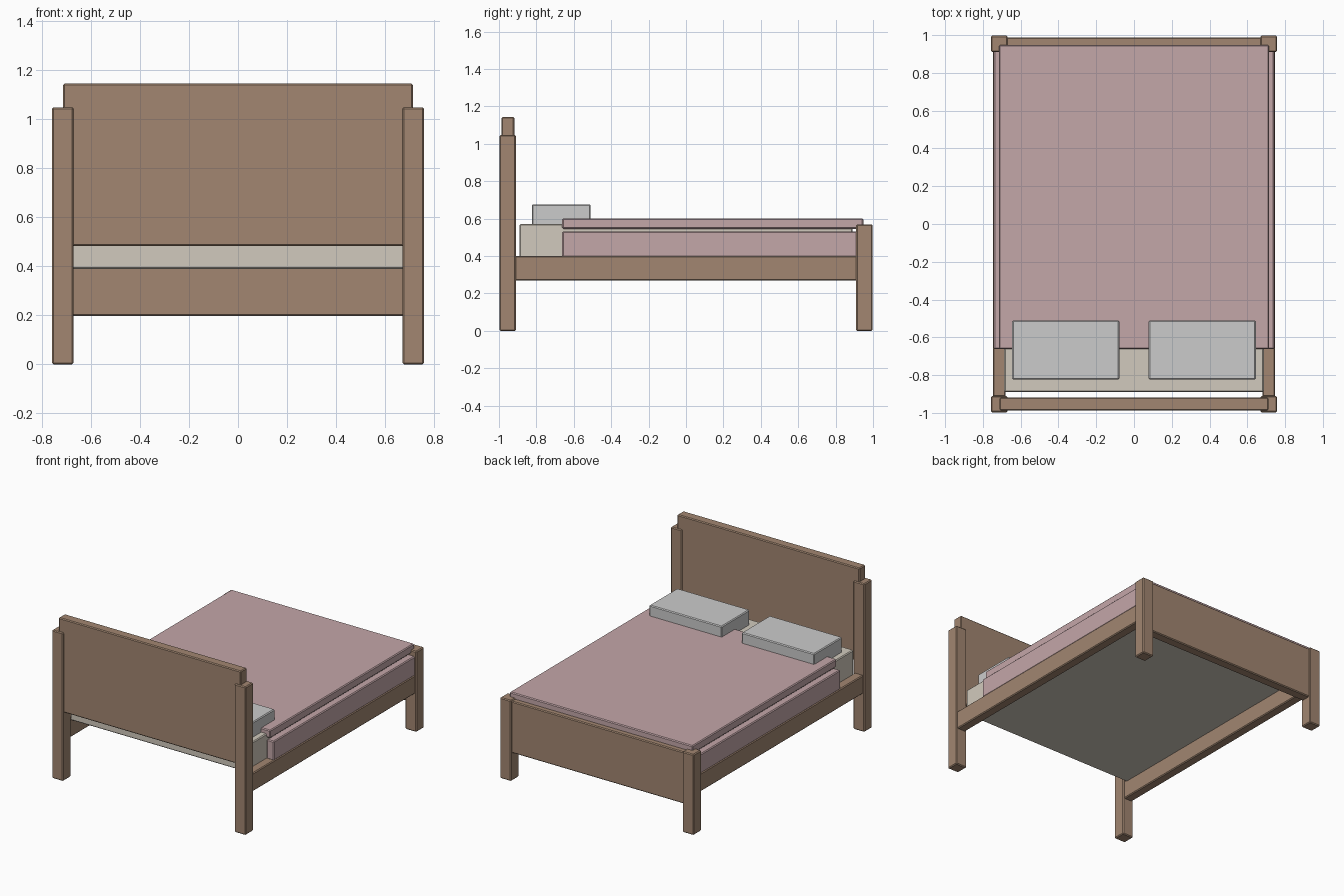
import bpy

if "Cube" in bpy.data.objects:
    bpy.data.objects.remove(bpy.data.objects["Cube"])


def material(name, rgb):
    m = bpy.data.materials.new(name)
    m.diffuse_color = (*rgb, 1)
    m.use_nodes = True
    m.node_tree.nodes["Principled BSDF"].inputs["Base Color"].default_value = m.diffuse_color
    return m


WOOD = material("wood", (0.36, 0.24, 0.165))
CREAM = material("cream_fabric", (0.64, 0.59, 0.51))
PINK = material("pink_fabric", (0.55, 0.385, 0.395))
WHITE = material("pillow_fabric", (0.70, 0.71, 0.68))


def box(name, x, y, z, mat, bevel=0.006):
    """Chamfered box given its (min, max) range on each axis."""
    spans = (x, y, z)
    bpy.ops.mesh.primitive_cube_add(size=1, location=[(a + b) / 2 for a, b in spans])
    ob = bpy.context.object
    ob.name = name
    ob.scale = [b - a for a, b in spans]
    bpy.ops.object.transform_apply(location=False, rotation=False, scale=True)
    mod = ob.modifiers.new("chamfer", 'BEVEL')
    mod.width = bevel
    mod.segments = 1
    ob.data.materials.append(mat)
    return ob


def pair(name, x, y, z, mat):
    """Matching boxes on the left and right."""
    box("right_" + name, x, y, z, mat)
    box("left_" + name, (-x[1], -x[0]), y, z, mat)


# Wooden frame
pair("head_post", (0.67, 0.757), (-0.997, -0.91), (0, 1.047), WOOD)
pair("foot_post", (0.67, 0.757), (0.91, 0.997), (0, 0.57), WOOD)
pair("side_rail", (0.68, 0.747), (-0.915, 0.915), (0.27, 0.40), WOOD)
box("headboard", (-0.712, 0.712), (-0.987, -0.918), (0.482, 1.143), WOOD)
box("footboard", (-0.712, 0.712), (0.918, 0.987), (0.197, 0.562), WOOD)

# Bedding
box("mattress", (-0.687, 0.687), (-0.89, 0.89), (0.388, 0.572), CREAM)
box("blanket_top", (-0.715, 0.715), (-0.662, 0.948), (0.546, 0.602), PINK)
pair("blanket_side", (0.687, 0.743), (-0.662, 0.93), (0.395, 0.532), PINK)
pair("pillow", (0.078, 0.645), (-0.823, -0.51), (0.565, 0.677), WHITE)
